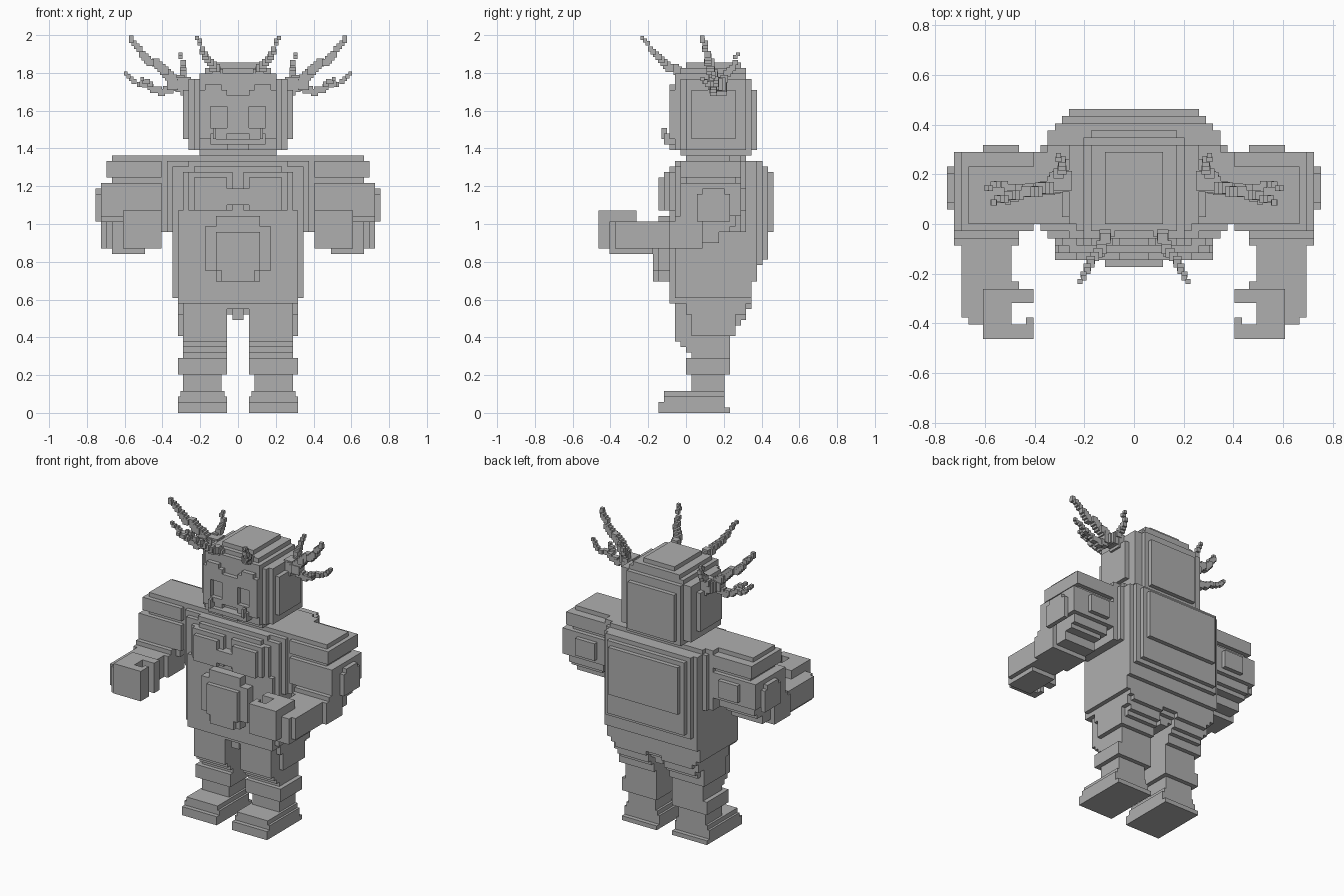
import bpy
import bmesh
from mathutils import Vector, Matrix

cube = bpy.data.objects.get("Cube")
if cube:
    bpy.data.objects.remove(cube, do_unlink=True)

UNIT = 2 / 69  # edge length of one block

stone = bpy.data.materials.new("stone_grey")
stone.use_nodes = True
grey = (0.43, 0.43, 0.43, 1)
stone.diffuse_color = grey
stone.node_tree.nodes["Principled BSDF"].inputs["Base Color"].default_value = grey


def add_box(bm, x, y, z):
    """Add one box given its (low, high) range along each axis, in blocks."""
    low, high = Vector((x[0], y[0], z[0])), Vector((x[1], y[1], z[1]))
    matrix = Matrix.Translation((low + high) / 2 * UNIT)
    matrix = matrix @ Matrix.Diagonal((*((high - low) * UNIT), 1))
    bmesh.ops.create_cube(bm, size=1, matrix=matrix)


def finish(name, bm, mirror):
    mesh = bpy.data.meshes.new(name)
    bm.to_mesh(mesh)
    bm.free()
    mesh.materials.append(stone)
    obj = bpy.data.objects.new(name, mesh)
    bpy.context.scene.collection.objects.link(obj)
    if mirror:
        modifier = obj.modifiers.new("both_sides", "MIRROR")
        modifier.use_mirror_merge = False
    return obj


def paired(name, *boxes):
    """Part repeated on the left and the right."""
    bm = bmesh.new()
    for x, y, z in boxes:
        add_box(bm, x, y, z)
    return finish(name, bm, True)


def centred(name, *boxes):
    """Part straddling the middle; x is given as a half width."""
    bm = bmesh.new()
    for half, y, z in boxes:
        add_box(bm, (-half, half), y, z)
    return finish(name, bm, False)


def branch(name, points, thick, thin):
    """Trail of small blocks along a path, tapering to the tip."""
    bm = bmesh.new()
    path = [Vector(p) for p in points]
    spans = len(path) - 1
    for i in range(spans):
        count = max(2, round((path[i + 1] - path[i]).length / 0.8))
        for k in range(count + (i == spans - 1)):
            t = k / count
            spot = path[i].lerp(path[i + 1], t)
            spot = [round(c * 2) / 2 for c in spot]
            r = (thick + (thin - thick) * (i + t) / spans) / 2
            add_box(bm, *[(c - r, c + r) for c in spot])
    return finish(name, bm, True)


# Legs
paired("foot", ((2, 11), (-5, 8), (0, 1)), ((2, 11), (-5, 7), (1, 2)),
       ((2, 11), (-4, 7), (2, 3)), ((2.5, 10.5), (-4, 7), (3, 4)))
paired("ankle", ((3, 10), (1, 7), (4, 7)))
paired("calf", ((2, 11), (0, 8), (7, 10)))
# Thigh steps outward toward the hip
paired("thigh", *[((2, 10), (front, back), (base, 21)) for front, back, base in
                  ((1, 8, 10), (0, 8, 11), (-1, 8, 12), (-2, 8, 13),
                   (-2, 9, 14), (-2, 10, 16), (-2, 11, 17), (-2, 12, 19))])
paired("thigh_plate", ((10, 11), (1, 9), (14, 18)), ((10, 11), (0, 11), (18, 21)))

# Trunk
centred("pelvis", (2, (0, 10), (18, 21)), (1, (-1, 10), (17, 19)),
        (2, (-2, 11), (19, 21)))
centred("trunk", (12, (-2, 12), (21, 37)), (13, (-1, 11), (33, 46)),
        (11, (-3, 12), (20, 37)), (12, (-2, 12), (36, 45)))
centred("yoke", (14, (0, 10), (33, 47)), (9, (-2, 10), (45, 46)),
        (12, (0, 11), (45, 47)))
# Stepped slabs stacked on the back
centred("back_slabs", *[(half, (11, depth), (base, top)) for half, depth, base, top in
                        ((12, 13, 24, 46), (11, 14, 27, 46),
                         (10, 15, 28, 45), (9, 16, 33, 44))])
centred("chest_rim", (10, (-3, -2), (36, 44)), (8, (-3, -2), (44, 45)))
paired("pectoral", ((1, 9), (-4, -2), (37, 44)), ((2, 8), (-5, -2), (37, 43)),
       ((0, 3), (-5, -2), (38, 41)))
centred("belly", (6, (-5, -2), (26, 34)), (4, (-5, -2), (24, 36)),
        (4, (-6, -2), (26, 33)), (3, (-6, -2), (24, 33)))

# Arms
paired("shoulder", ((14, 24), (-1, 10), (43, 46)), ((14, 23), (0, 8), (46, 47)),
       ((14, 23), (0, 9), (41, 43)))
paired("upper_arm", ((14, 25), (-1, 10), (36, 42)), ((16, 21), (9, 11), (37, 41)),
       ((15, 24), (0, 9), (34, 36)))
paired("elbow", ((25, 26), (2, 8), (35, 40)), ((25, 26), (3, 7), (40, 41)),
       ((16, 25), (-2, 3), (30, 36)), ((16, 24), (0, 6), (31, 35)),
       ((16, 24), (4, 8), (33, 36)))
paired("forearm", ((17, 24), (-13, 0), (30, 35)), ((16, 24), (-9, -8), (30, 35)),
       ((16, 25), (-3, 0), (30, 35)), ((17, 23), (-14, -6), (29, 35)))
paired("palm", ((17, 21), (-14, -9), (30, 37)))
paired("thumb", ((14, 21), (-11, -9), (30, 37)))
paired("fingers", ((14, 21), (-16, -14), (30, 37)), ((14, 15), (-14, -13), (30, 37)))

# Head
centred("neck", (7, (-1, 12), (47, 49)))
centred("skull", (8, (-1, 11), (48, 61)), (7, (-2, 12), (48, 61)),
        (6, (12, 13), (48, 59)))
centred("crown", (7, (-2, 11), (60, 62)), (6, (-1, 11), (61, 63)),
        (4, (0, 10), (62, 64)))
paired("ear_plate", ((8, 9), (0, 11), (48, 61)), ((9, 10), (1, 9), (50, 59)))
# Face mask leaves the eyes sunken
paired("brow", ((2, 7), (-3, -2), (56, 59)), ((3, 6), (-3, -2), (59, 60)))
paired("cheek", ((5, 7), (-3, -2), (50, 57)), ((2, 5), (-3, -2), (50, 52)))
centred("nose", (2, (-3, -2), (51, 58)))
centred("jaw", (5, (-3, -2), (49, 50)), (4, (-4, -2), (49, 50)), (2, (-3, -2), (48, 49)))
paired("tusk", ((4, 5), (-4, -2), (49, 51)), ((4, 4.6), (-4.5, -3.5), (50, 52)))

# Horns and antlers
branch("brow_horn", [(3.5, -1, 62), (5, -4, 64), (6.5, -6, 66), (7.3, -8, 68.6)], 1.6, 0.7)
branch("antler_base", [(9, 6, 59.5), (10.5, 6, 60), (12, 5, 60)], 3, 2)
branch("antler_upper", [(12, 5, 61), (14, 4.5, 63), (17, 4, 65),
                        (18.5, 3.5, 67), (19.7, 3, 68.6)], 1.7, 0.8)
branch("antler_lower", [(11, 5, 60), (14, 5, 58.5), (16, 5, 59.5),
                        (19, 5.5, 60.5), (20.5, 5, 62)], 1.5, 0.7)
branch("antler_tine", [(11, 6, 60), (10, 8, 62.5), (10.5, 9.5, 65.5)], 1.6, 0.7)
branch("antler_spur", [(16, 4, 60), (17.5, 3, 61)], 1, 0.7)
